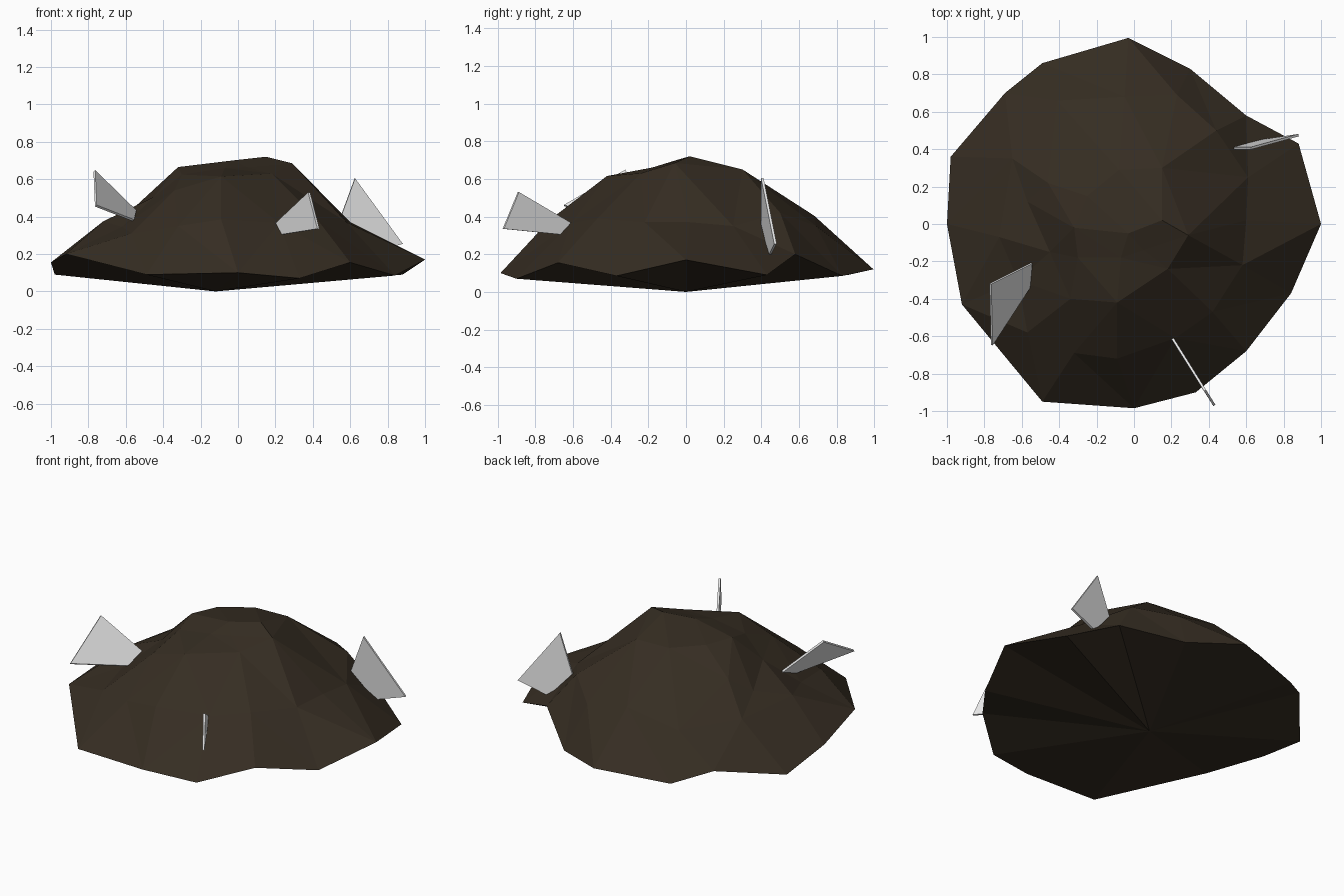
import bpy
from mathutils import Vector
from mathutils.geometry import delaunay_2d_cdt

if "Cube" in bpy.data.objects:
    bpy.data.objects.remove(bpy.data.objects["Cube"])


def material(name, rgb):
    m = bpy.data.materials.new(name)
    m.diffuse_color = (*rgb, 1)
    m.use_nodes = True
    m.node_tree.nodes["Principled BSDF"].inputs["Base Color"].default_value = m.diffuse_color
    return m


def add_object(name, verts, faces, mat):
    me = bpy.data.meshes.new(name)
    me.from_pydata([tuple(v) for v in verts], [], faces)
    me.materials.append(mat)
    ob = bpy.data.objects.new(name, me)
    bpy.context.collection.objects.link(ob)
    return ob


soil = material("dark brown soil", (0.036, 0.026, 0.016))
stone = material("light grey", (0.80, 0.80, 0.80))

# Mound: irregular rings from the rim up to the broken summit
rim = [(1, 0, .17), (.88, .43, .09), (.60, .58, .2), (.30, .83, .085), (-.03, .995, .12),
       (-.49, .86, .09), (-.69, .70, .165), (-.98, .36, .09), (-1, 0, .155), (-.92, -.43, .2),
       (-.49, -.95, .09), (0, -.985, .1), (.33, -.90, .07), (.60, -.68, .155), (.84, -.37, .085)]
middle = [(.60, .02, .37), (.61, .25, .35), (.44, .50, .42), (.23, .69, .35), (-.05, .68, .405),
          (-.41, .66, .34), (-.65, .35, .36), (-.72, -.07, .375), (-.62, -.30, .345),
          (-.57, -.58, .31), (-.32, -.69, .35), (-.09, -.72, .385), (.22, -.61, .365),
          (.42, -.47, .39), (.58, -.22, .37)]
summit = [(-.32, -.02, .665), (-.57, .12, .435), (.29, -.06, .685), (.15, .02, .72),
          (.15, .30, .65), (-.03, -.05, .70), (-.45, -.15, .505), (-.30, -.18, .625),
          (-.07, -.18, .66), (-.09, -.42, .615), (.05, -.14, .665), (.18, -.24, .63),
          (-.34, -.40, .54), (-.25, .15, .662), (-.08, .29, .65), (-.46, .22, .52)]
pts = rim + middle + summit
n, m = len(rim), len(middle)
loops = [(i, (i + 1) % n) for i in range(n)] + [(n + i, n + (i + 1) % m) for i in range(m)]
s = n + m
loops += [(s, s + 1), (s, s + 5), (s + 5, s + 3), (s + 3, s + 4), (s + 4, n + 2)]  # ridges
res = delaunay_2d_cdt([Vector(p[:2]) for p in pts], loops, [list(range(n))], 1, 1e-5)
heights = [pts[src[0]][2] for src in res[3]]
verts = [(p.x, p.y, z) for p, z in zip(res[0], heights)]
faces = [tuple(f) for f in res[2]]

# Underside: shallow fan down to one low point
new = {src[0]: i for i, src in enumerate(res[3])}
low = len(verts)
verts.append((-.12, 0, 0))
faces += [(new[(i + 1) % n], new[i], low) for i in range(n)]
add_object("dirt_mound", verts, faces, soil)


# Shards: thin four-cornered plates stuck in the mound
def shard(name, corners, thick=.013):
    c = [Vector(p) for p in corners]
    off = (c[2] - c[0]).cross(c[3] - c[1]).normalized() * thick / 2
    faces = [(0, 1, 2, 3), (7, 6, 5, 4)]
    faces += [(i, i + 4, (i + 1) % 4 + 4, (i + 1) % 4) for i in range(4)]
    add_object(name, [p + off for p in c] + [p - off for p in c], faces, stone)


shard("right_shard", [(.625, .405, .605), (.88, .475, .255), (.68, .445, .195), (.535, .405, .36)])
shard("front_shard", [(.38, -.89, .53), (.43, -.97, .335), (.24, -.67, .305), (.205, -.61, .365)])
shard("left_shard", [(-.768, -.32, .645), (-.76, -.647, .458), (-.56, -.34, .38), (-.548, -.21, .43)])
